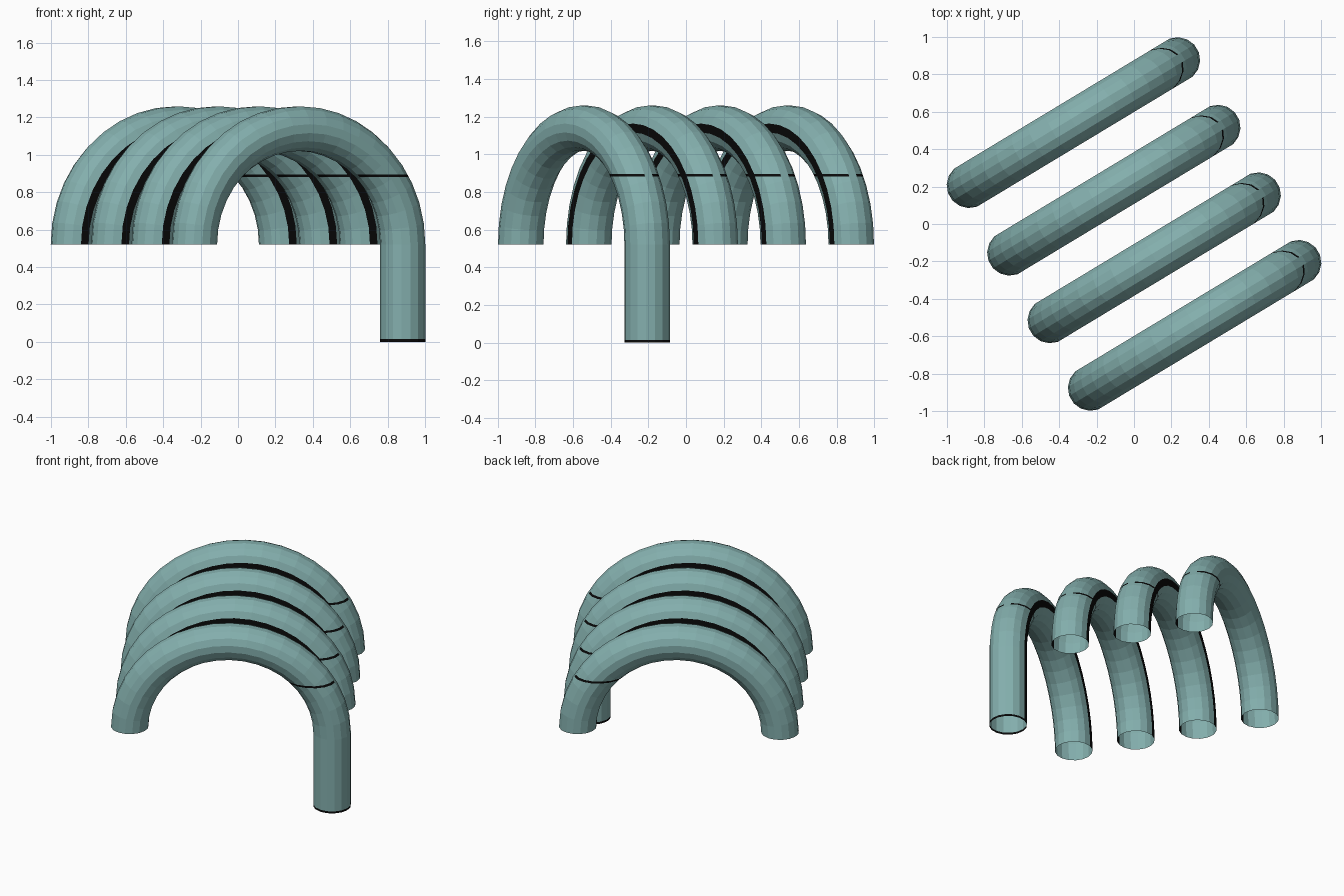
import bpy, bmesh, math
from mathutils import Vector

if "Cube" in bpy.data.objects:
    bpy.data.objects.remove(bpy.data.objects["Cube"])

SIDES, STEPS = 16, 20
TUBE_R, ARCH_W, ARCH_H, BASE_Z = 0.121, 0.65, 0.62, 0.52
TURN = math.radians(31.1)


def material(name, rgb):
    m = bpy.data.materials.new(name)
    m.diffuse_color = (*rgb, 1)
    m.use_nodes = True
    m.node_tree.nodes["Principled BSDF"].inputs["Base Color"].default_value = m.diffuse_color
    return m


teal = material("dull teal", (0.23, 0.43, 0.42))
black = material("black", (0.003, 0.003, 0.003))


def arch_path(long_leg):
    """Centre line points with tangents, running from the right foot to the left."""
    pts = []
    if long_leg:
        pts += [(Vector((ARCH_W, 0, z)), Vector((0, 0, 1))) for z in (0, 0.014)]
    for i in range(STEPS + 1):
        t = math.pi * i / STEPS
        p = Vector((ARCH_W * math.cos(t), 0, BASE_Z + ARCH_H * math.sin(t)))
        d = Vector((-ARCH_W * math.sin(t), 0, ARCH_H * math.cos(t))).normalized()
        pts.append((p, d))
    return pts


def make_arch(name, centre, long_leg, front_stripe, back_stripe):
    bm = bmesh.new()
    side = Vector((0, 1, 0))
    rings = []
    # open tube swept along the arch, flat facets centred on front and back
    for p, d in arch_path(long_leg):
        out = side.cross(d)
        ring = []
        for k in range(SIDES):
            a = 2 * math.pi * (k + 0.5) / SIDES
            ring.append(bm.verts.new(p + TUBE_R * (math.cos(a) * side + math.sin(a) * out)))
        rings.append(ring)
    for a, b in zip(rings, rings[1:]):
        for k in range(SIDES):
            j = (k + 1) % SIDES
            bm.faces.new((a[k], a[j], b[j], b[k]))
    bmesh.ops.recalc_face_normals(bm, faces=bm.faces)

    # thin level line cut into the right limb
    low, high = 0.881, 0.895
    for z in (low, high):
        faces = [f for f in bm.faces if f.calc_center_median().x > 0.15]
        geom = set(faces)
        for f in faces:
            geom.update(f.edges)
            geom.update(f.verts)
        bmesh.ops.bisect_plane(bm, geom=list(geom), dist=1e-5,
                               plane_co=(0, 0, z), plane_no=(0, 0, 1))

    # black stripes on facing sides, the level line and the foot rim
    bm.normal_update()
    for f in bm.faces:
        c, n = f.calc_center_median(), f.normal
        zs = [v.co.z for v in f.verts]
        stripe = (front_stripe and n.y < -0.985) or (back_stripe and n.y > 0.985)
        line = (c.x > 0.15 and min(zs) > low - 1e-4 and max(zs) < high + 1e-4
                and abs(n.y) > 0.3)
        rim = max(zs) < 0.02
        f.material_index = 1 if (stripe or line or rim) else 0

    me = bpy.data.meshes.new(name)
    bm.to_mesh(me)
    bm.free()
    me.materials.append(teal)
    me.materials.append(black)
    ob = bpy.data.objects.new(name, me)
    ob.location = centre
    ob.rotation_euler.z = TURN
    bpy.context.collection.objects.link(ob)


# four parallel arches; only the front one has a leg reaching the ground
for i in range(4):
    s = 1 - 2 * i / 3
    make_arch(f"tube_arch_{i + 1}", (0.324 * s, -0.542 * s, 0),
              long_leg=i == 0, front_stripe=i > 0, back_stripe=i < 3)
